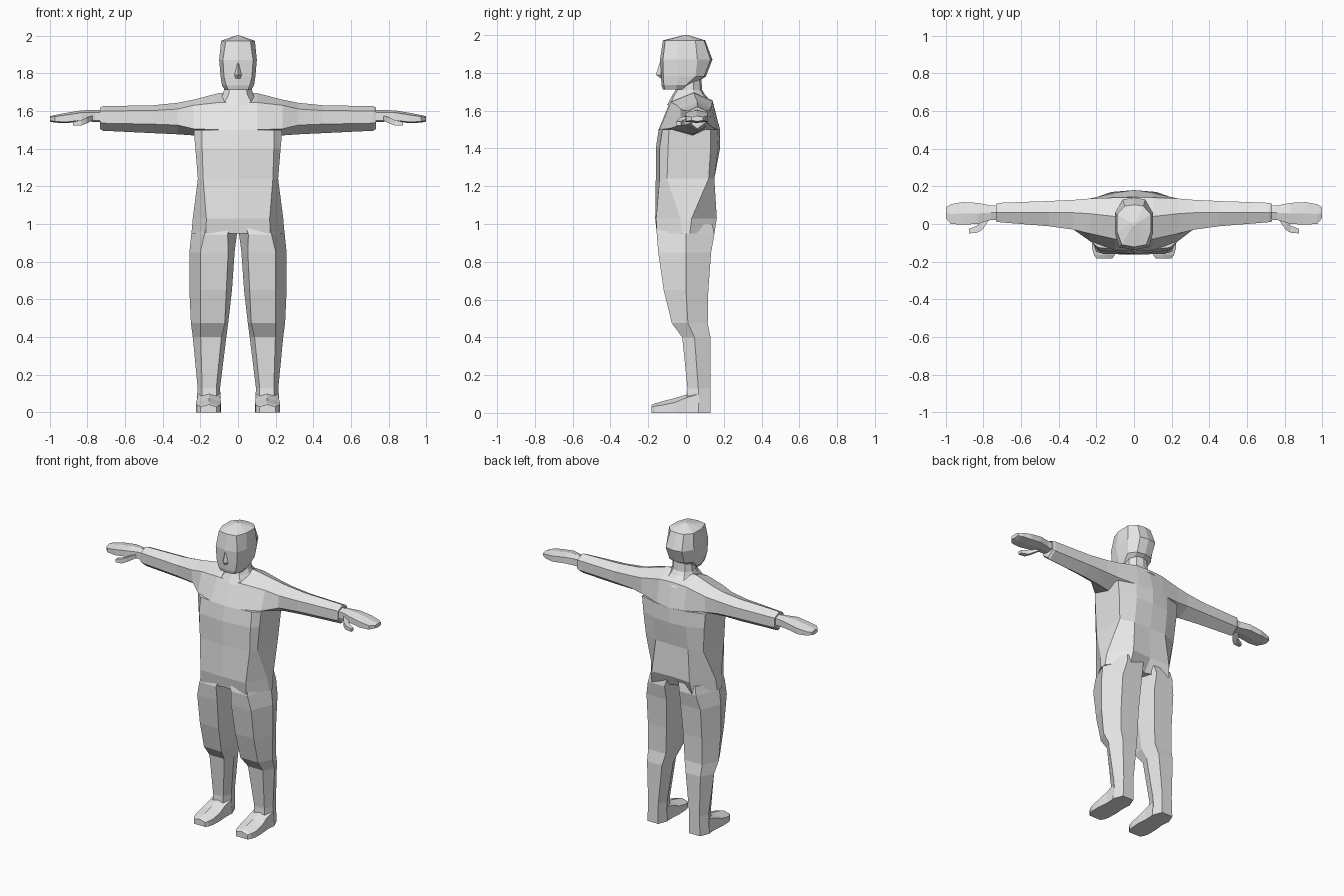
import bpy, bmesh

cube = bpy.data.objects.get("Cube")
if cube:
    bpy.data.objects.remove(cube, do_unlink=True)

grey = bpy.data.materials.new("light grey")
grey.use_nodes = True
grey.diffuse_color = (0.8, 0.8, 0.8, 1)
grey.node_tree.nodes["Principled BSDF"].inputs["Base Color"].default_value = (0.8, 0.8, 0.8, 1)


def loft(name, rings):
    """Skin a list of equal-length rings and cap both ends."""
    bm = bmesh.new()
    vr = [[bm.verts.new(p) for p in r] for r in rings]
    n = len(vr[0])
    for a, b in zip(vr, vr[1:]):
        for i in range(n):
            j = (i + 1) % n
            bm.faces.new((a[i], a[j], b[j], b[i]))
    bm.faces.new(vr[0])
    bm.faces.new(vr[-1])
    bmesh.ops.recalc_face_normals(bm, faces=bm.faces)
    me = bpy.data.meshes.new(name)
    bm.to_mesh(me)
    bm.free()
    me.materials.append(grey)
    ob = bpy.data.objects.new(name, me)
    bpy.context.collection.objects.link(ob)


def symmetric(name, rows):
    """Loft upright rows of (z, half outline from front centre to back centre)."""
    rings = []
    for z, half in rows:
        full = half + [(-x, y) for x, y in half[-2:0:-1]]
        rings.append([(x, y, z) for x, y in full])
    loft(name, rings)


def pair(name, rings):
    """Build the left part and its mirror image."""
    loft("left_" + name, rings)
    loft("right_" + name, [[(-x, y, z) for x, y, z in r] for r in rings])


# Torso
symmetric("torso", [
    (0.95, [(0, -0.14), (0.17, -0.155), (0.247, -0.02), (0.247, 0.02), (0.15, 0.15), (0, 0.10)]),
    (1.03, [(0, -0.163), (0.168, -0.158), (0.24, -0.03), (0.24, 0.03), (0.14, 0.163), (0, 0.155)]),
    (1.24, [(0, -0.16), (0.185, -0.14), (0.213, -0.10), (0.213, 0.12), (0.12, 0.15), (0, 0.15)]),
    (1.40, [(0, -0.16), (0.19, -0.14), (0.226, -0.095), (0.226, 0.13), (0.12, 0.17), (0, 0.18)]),
    (1.50, [(0, -0.145), (0.19, -0.125), (0.235, -0.09), (0.235, 0.13), (0.12, 0.165), (0, 0.18)]),
])

# Shoulders and sleeves, each ring as (y, z) pairs: top, front, underside, back
arm = [
    (0.0, [(0.04, 1.70), (-0.085, 1.645), (-0.145, 1.5), (0.03, 1.43), (0.18, 1.5), (0.14, 1.655)]),
    (0.10, [(0.04, 1.695), (-0.08, 1.645), (-0.14, 1.5), (0.03, 1.43), (0.165, 1.5), (0.14, 1.65)]),
    (0.235, [(0.055, 1.66), (-0.05, 1.63), (-0.09, 1.505), (0.035, 1.47), (0.135, 1.515), (0.135, 1.62)]),
    (0.32, [(0.06, 1.643), (-0.03, 1.61), (-0.025, 1.525), (0.045, 1.476), (0.125, 1.525), (0.128, 1.61)]),
    (0.45, [(0.06, 1.63), (-0.012, 1.602), (-0.01, 1.53), (0.055, 1.482), (0.12, 1.53), (0.122, 1.60)]),
    (0.72, [(0.06, 1.625), (0.01, 1.60), (0.01, 1.535), (0.06, 1.495), (0.112, 1.535), (0.112, 1.60)]),
    (0.732, [(0.06, 1.618), (0.014, 1.597), (0.014, 1.54), (0.06, 1.505), (0.107, 1.54), (0.107, 1.597)]),
]
half = [[(x, y, z) for y, z in r] for x, r in arm]
loft("shoulders_and_sleeves", [[(-x, y, z) for x, y, z in r] for r in half[:0:-1]] + half)


# Hands: x, front y, back y, bottom z, top z
def hand_ring(x, f, b, lo, hi):
    m = (f + b) / 2
    e = hi - (hi - lo) * 0.2
    return [(x, f, lo + 0.006), (x, f, e), (x, m, hi), (x, b, e), (x, b, lo + 0.006), (x, m, lo)]


pair("hand", [hand_ring(*r) for r in [
    (0.70, 0.022, 0.098, 1.542, 1.605), (0.76, 0.022, 0.098, 1.542, 1.605),
    (0.83, 0.0, 0.112, 1.545, 1.603), (0.91, -0.003, 0.116, 1.535, 1.59),
    (0.972, 0.0, 0.105, 1.538, 1.578), (0.997, 0.03, 0.09, 1.543, 1.572)]])

# Thumbs: x, front y, back y, bottom z, top z
pair("thumb", [[(x, f, lo), (x, f, hi), (x, b, hi), (x, b, lo)] for x, f, b, lo, hi in [
    (0.77, 0.02, 0.06, 1.55, 1.575), (0.805, -0.03, 0.03, 1.533, 1.565),
    (0.83, -0.046, -0.008, 1.523, 1.552), (0.875, -0.05, -0.026, 1.522, 1.542)]])

# Neck and head
symmetric("neck", [
    (1.63, [(0, -0.10), (0.08, -0.085), (0.12, 0.0), (0.12, 0.06), (0.07, 0.14), (0, 0.15)]),
    (1.685, [(0, -0.07), (0.05, -0.06), (0.082, 0.0), (0.082, 0.04), (0.05, 0.09), (0, 0.10)]),
    (1.71, [(0, -0.055), (0.045, -0.045), (0.074, 0.0), (0.074, 0.04), (0.045, 0.075), (0, 0.085)]),
    (1.80, [(0, -0.05), (0.04, -0.04), (0.065, 0.0), (0.065, 0.04), (0.04, 0.07), (0, 0.08)]),
])
symmetric("head", [
    (1.712, [(0, -0.122), (0.052, -0.112), (0.07, -0.05), (0.06, -0.02), (0.04, -0.01), (0, -0.005)]),
    (1.735, [(0, -0.13), (0.062, -0.117), (0.085, -0.05), (0.08, 0.0), (0.05, 0.02), (0, 0.03)]),
    (1.78, [(0, -0.132), (0.074, -0.12), (0.092, -0.04), (0.09, 0.05), (0.055, 0.095), (0, 0.105)]),
    (1.87, [(0, -0.138), (0.08, -0.122), (0.10, -0.05), (0.10, 0.06), (0.06, 0.13), (0, 0.14)]),
    (1.972, [(0, -0.122), (0.065, -0.11), (0.09, -0.04), (0.09, 0.05), (0.05, 0.095), (0, 0.102)]),
    (2.0, [(0, -0.01), (0.006, -0.008), (0.01, 0.0), (0.01, 0.004), (0.006, 0.008), (0, 0.01)]),
])
symmetric("nose", [
    (1.773, [(0, -0.137), (0.012, -0.132), (0, -0.12)]),
    (1.79, [(0, -0.158), (0.02, -0.132), (0, -0.12)]),
    (1.805, [(0, -0.155), (0.015, -0.132), (0, -0.12)]),
    (1.855, [(0, -0.139), (0.006, -0.132), (0, -0.12)]),
])


# Legs: z, outer x, inner x, front outer x, front inner x, front y, side y, back y
def leg_ring(z, xo, xi, fo, fi, fy, sy, by):
    return [(xo, sy, z), (fo, fy, z), (fi, fy, z), (xi, sy, z), (fi, by, z), (fo, by, z)]


pair("leg", [leg_ring(*r) for r in [
    (1.00, 0.24, 0.003, 0.168, 0.04, -0.14, 0.0, 0.14),
    (0.945, 0.248, 0.006, 0.178, 0.055, -0.155, 0.0, 0.15),
    (0.85, 0.258, 0.018, 0.20, 0.052, -0.147, 0.0, 0.133),
    (0.65, 0.258, 0.032, 0.20, 0.062, -0.118, 0.0, 0.118),
    (0.475, 0.25, 0.052, 0.20, 0.07, -0.075, 0.01, 0.115),
    (0.40, 0.24, 0.062, 0.198, 0.088, -0.02, 0.045, 0.13),
    (0.13, 0.214, 0.095, 0.19, 0.115, 0.008, 0.065, 0.13),
    (0.0, 0.222, 0.09, 0.195, 0.115, 0.0, 0.065, 0.13)]])

# Feet: y, outer x, inner x, side height, ridge height
pair("foot", [[(xo, y, 0), (xo, y, s), (0.155, y, t), (xi, y, s), (xi, y, 0)] for y, xo, xi, s, t in [
    (0.07, 0.218, 0.093, 0.10, 0.12), (0.0, 0.215, 0.095, 0.08, 0.096),
    (-0.06, 0.222, 0.09, 0.055, 0.078), (-0.13, 0.222, 0.093, 0.04, 0.06),
    (-0.165, 0.212, 0.102, 0.036, 0.05), (-0.183, 0.198, 0.115, 0.03, 0.042)]])
